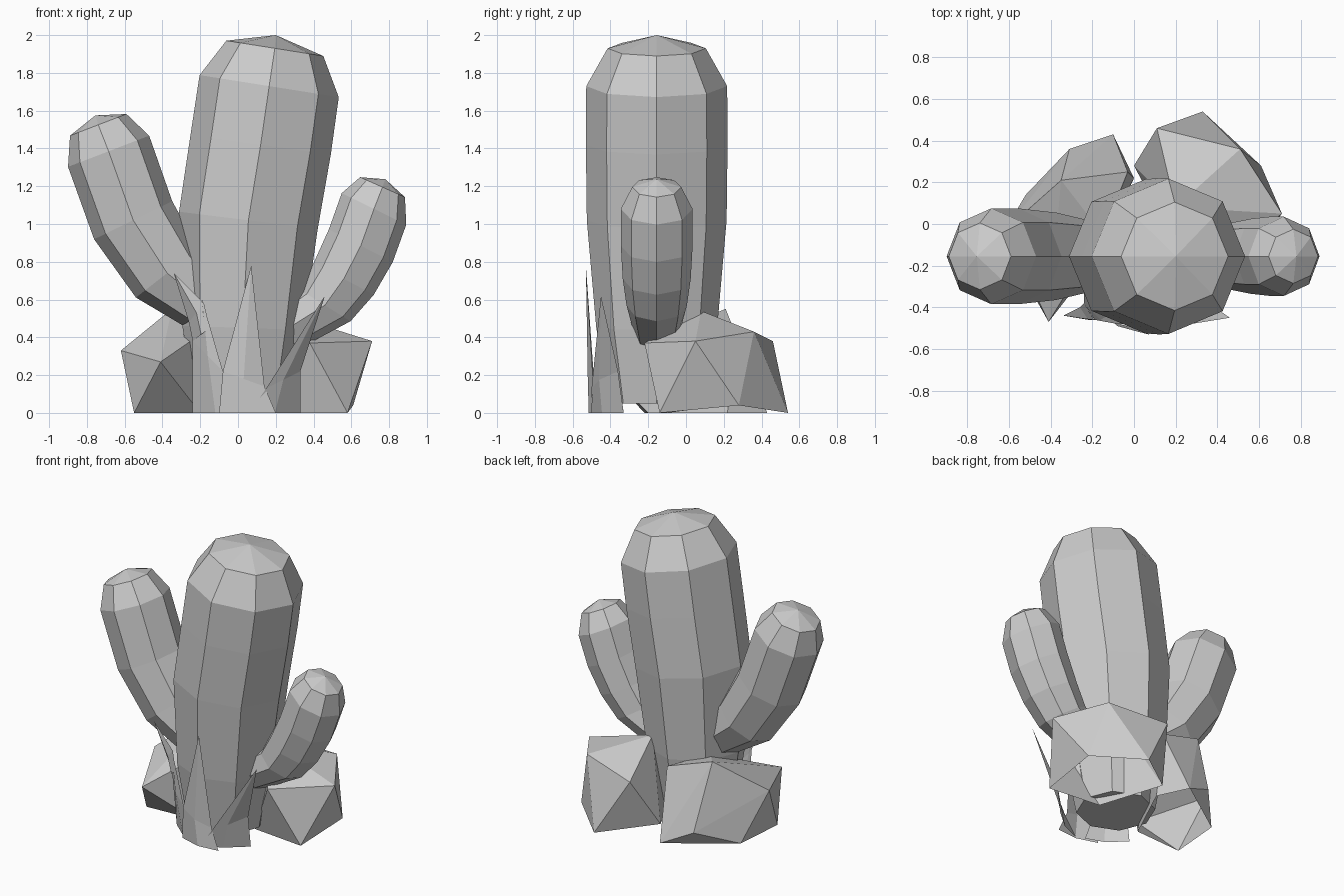
import bpy, bmesh
from math import cos, sin, pi, radians
from mathutils import Vector

if "Cube" in bpy.data.objects:
    bpy.data.objects.remove(bpy.data.objects["Cube"], do_unlink=True)

grey = bpy.data.materials.new("plain_grey")
grey.use_nodes = True
COLOUR = (0.6, 0.6, 0.6, 1)
grey.diffuse_color = COLOUR
grey.node_tree.nodes["Principled BSDF"].inputs["Base Color"].default_value = COLOUR

SIDES = 8
AXIS_Y = -0.155


def finish(bm, name):
    mesh = bpy.data.meshes.new(name)
    bm.to_mesh(mesh)
    bm.free()
    mesh.materials.append(grey)
    obj = bpy.data.objects.new(name, mesh)
    bpy.context.collection.objects.link(obj)
    return obj


def stem(name, rings, apex):
    """Eight-sided tube; each ring is x, z, radius, lean in degrees towards +x."""
    bm = bmesh.new()
    loops = []
    for x, z, r, lean in rings:
        a = radians(lean)
        across = Vector((cos(a), 0, -sin(a)))
        loop = []
        for i in range(SIDES):
            t = 2 * pi * i / SIDES
            p = Vector((x, AXIS_Y, z)) + across * r * cos(t)
            p.y += r * sin(t)
            loop.append(bm.verts.new(p))
        loops.append(loop)
    for low, high in zip(loops, loops[1:]):
        for i in range(SIDES):
            j = (i + 1) % SIDES
            bm.faces.new((low[i], low[j], high[j], high[i]))
    # rounded tip and closed base
    tip = bm.verts.new((apex[0], AXIS_Y, apex[1]))
    for i in range(SIDES):
        bm.faces.new((loops[-1][i], loops[-1][(i + 1) % SIDES], tip))
    bm.faces.new(loops[0][::-1])
    return finish(bm, name)


def rock(name, points):
    """Faceted boulder with an open underside."""
    bm = bmesh.new()
    for p in points:
        bm.verts.new(p)
    bmesh.ops.convex_hull(bm, input=bm.verts)
    bmesh.ops.recalc_face_normals(bm, faces=bm.faces)
    under = [f for f in bm.faces if f.normal.z < -0.9]
    bmesh.ops.delete(bm, geom=under, context='FACES')
    return finish(bm, name)


def blade(name, left, right, tip):
    """Thin pointed leaf, folded along a spine between its two edges."""
    bm = bmesh.new()
    rows = []
    for a, b in zip(left, right):
        a, b = Vector(a), Vector(b)
        mid = (a + b) / 2 + Vector((0, -0.03, 0))
        rows.append([bm.verts.new(p) for p in (a, mid, b)])
    for low, high in zip(rows, rows[1:]):
        for i in range(2):
            bm.faces.new((low[i], low[i + 1], high[i + 1], high[i]))
    top = bm.verts.new(tip)
    for i in range(2):
        bm.faces.new((rows[-1][i], rows[-1][i + 1], top))
    return finish(bm, name)


# cactus trunk and its two arms
stem("trunk", [(.02, .05, .25, 0), (.025, .45, .32, 2), (.055, 1.02, .37, 7),
               (.12, 1.42, .375, 8), (.165, 1.73, .373, 9), (.195, 1.93, .26, 9)],
     (.2, 2.0))
stem("right_arm", [(-.08, .5, .14, -60), (-.375, .74, .21, -38), (-.555, 1.02, .23, -26),
                   (-.685, 1.385, .23, -21), (-.74, 1.525, .16, -21)],
     (-.755, 1.575))
stem("left_arm", [(.22, .42, .12, 55), (.46, .57, .16, 32), (.56, .71, .18, 28),
                  (.65, .885, .19, 27), (.72, 1.08, .19, 26), (.765, 1.195, .13, 24)],
     (.78, 1.237))

# boulders behind the base
rock("left_rock", [(.71, .05, .38), (.58, -.14, 0), (.38, -.22, .37), (.51, .36, .43),
                   (.11, .46, .38), (.33, .54, 0), (.61, .28, .04), (.2, .08, .54),
                   (0, .28, .05), (.2, -.1, 0)])
rock("right_rock", [(-.62, -.03, .33), (-.55, -.22, 0), (-.41, -.47, .27), (-.35, .21, .55),
                    (-.31, .36, .1), (-.1, .43, 0), (-.52, .14, 0), (-.03, .25, .45),
                    (-.15, -.05, .45), (0, .22, 0), (-.2, -.2, 0)])

# pointed leaves around the front of the base
blade("right_leaf", [(-.24, -.33, 0), (-.24, -.38, .38)],
      [(0, -.48, 0), (-.08, -.48, .22)], (-.19, -.46, .6))
blade("right_leaf_tip", [(-.24, -.38, .38), (-.26, -.4, .48)],
      [(-.15, -.47, .45), (-.18, -.46, .58)], (-.34, -.44, .74))
blade("middle_leaf", [(-.1, -.47, 0), (-.08, -.49, .22)],
      [(.2, -.5, 0), (.14, -.49, .14)], (.07, -.53, .78))
blade("left_leaf", [(.06, -.5, 0), (.15, -.5, .13)],
      [(.33, -.33, 0), (.33, -.36, .22)], (.46, -.45, .62))
